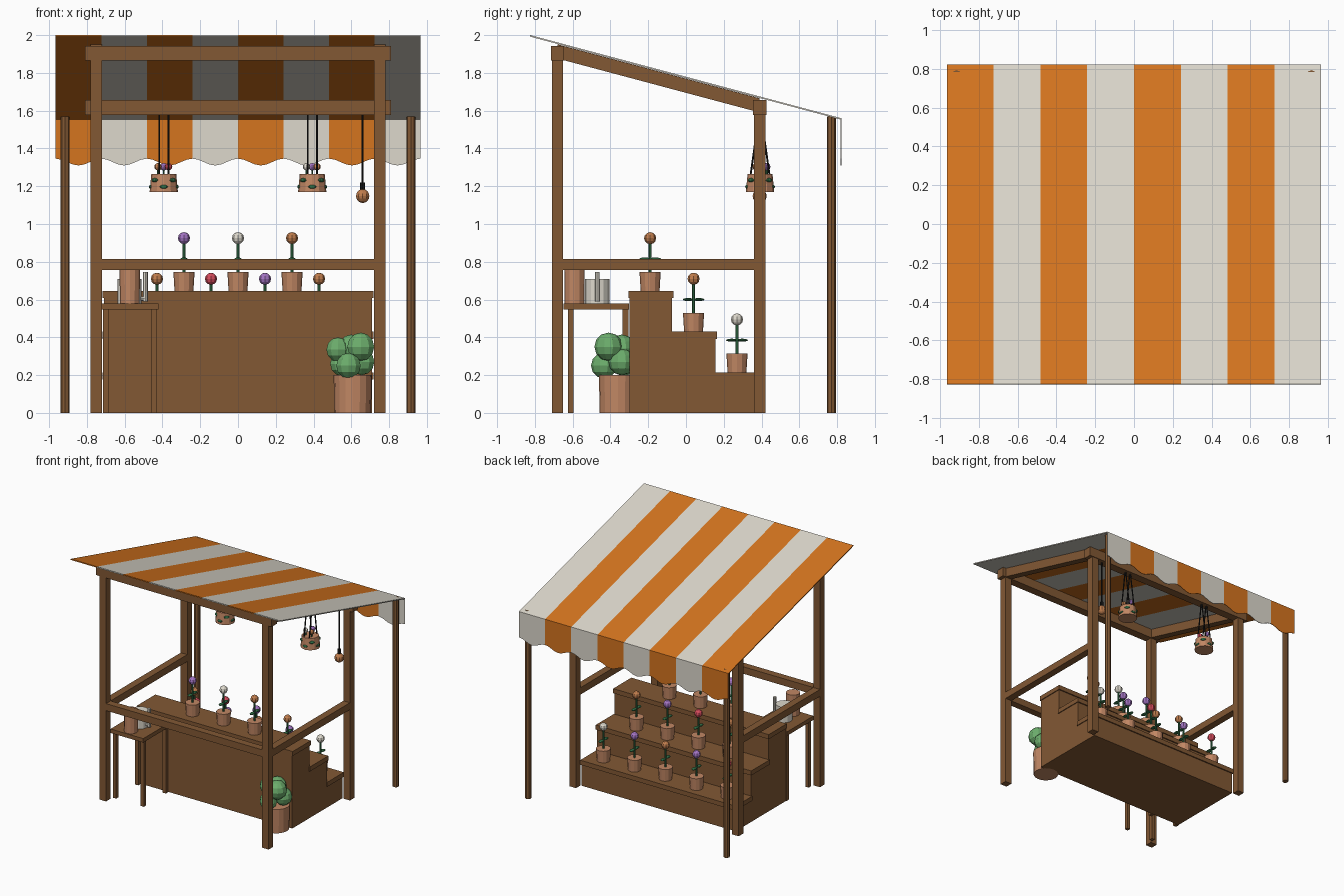
import bpy, bmesh, math
from mathutils import Vector, Matrix

cube = bpy.data.objects.get("Cube")
if cube:
    bpy.data.objects.remove(cube, do_unlink=True)


def material(name, r, g, b):
    col = [(c / 255) ** 2.2 for c in (r, g, b)] + [1.0]
    m = bpy.data.materials.new(name)
    m.use_nodes = True
    m.diffuse_color = col
    m.node_tree.nodes["Principled BSDF"].inputs["Base Color"].default_value = col
    return m


orange = material("awning orange", 212, 116, 36)
cream = material("cream", 220, 215, 203)
wood = material("brown wood", 129, 89, 55)
clay = material("terracotta", 192, 134, 100)
amber = material("amber", 190, 124, 78)
bush_green = material("bush green", 108, 172, 108)
leaf_green = material("leaf green", 52, 108, 70)
black = material("black", 32, 32, 32)
purple = material("purple", 162, 116, 194)
red = material("rose red", 212, 76, 92)


def finish(name, bm, *mats):
    bmesh.ops.recalc_face_normals(bm, faces=bm.faces)
    me = bpy.data.meshes.new(name)
    bm.to_mesh(me)
    bm.free()
    for m in mats:
        me.materials.append(m)
    ob = bpy.data.objects.new(name, me)
    bpy.context.collection.objects.link(ob)
    return ob


def box(name, x, y, z, mat=wood):
    """Box from (low, high) pairs on each axis."""
    bm = bmesh.new()
    size = [b - a for a, b in (x, y, z)]
    mid = [(a + b) / 2 for a, b in (x, y, z)]
    bmesh.ops.create_cube(bm, size=1, matrix=Matrix.Translation(mid) @ Matrix.Diagonal(size + [1]))
    return finish(name, bm, mat)


def rod(name, a, b, r, mat, r2=None, sides=12):
    """Cylinder or cone between two points."""
    a, b = Vector(a), Vector(b)
    bm = bmesh.new()
    turn = (b - a).to_track_quat('Z', 'Y').to_matrix().to_4x4()
    bmesh.ops.create_cone(bm, cap_ends=True, segments=sides, radius1=r,
                          radius2=r if r2 is None else r2, depth=(b - a).length,
                          matrix=Matrix.Translation((a + b) / 2) @ turn)
    return finish(name, bm, mat)


def ball(name, pos, size, mat, spin=0, seg=10, rings=6):
    if not isinstance(size, tuple):
        size = (size,) * 3
    bm = bmesh.new()
    bmesh.ops.create_uvsphere(bm, u_segments=seg, v_segments=rings, radius=1,
                              matrix=Matrix.Translation(pos) @ Matrix.Rotation(spin, 4, 'Z')
                              @ Matrix.Diagonal(size + (1,)))
    return finish(name, bm, mat)


# Timber frame
for side, s in (("right", -1), ("left", 1)):
    x = sorted((s * 0.72, s * 0.78))
    box(f"front_post_{side}", x, (-0.71, -0.65), (0, 1.94))
    box(f"back_post_{side}", x, (0.36, 0.42), (0, 1.655))
    box(f"side_rail_{side}", x, (-0.65, 0.36), (0.757, 0.815))
    rod(f"awning_pole_{side}", (s * 0.915, 0.77, 0), (s * 0.915, 0.77, 1.57), 0.024, wood, sides=8)
    # Sloping rafter, sheared from a box
    rafter = box(f"rafter_{side}", x, (-0.68, 0.39), (0, 0.075))
    for v in rafter.data.vertices:
        v.co.z += 1.868 - 0.267 * (v.co.y + 0.65)
box("front_beam", (-0.81, 0.81), (-0.715, -0.645), (1.865, 1.942))
box("back_beam", (-0.81, 0.81), (0.355, 0.425), (1.578, 1.657))
box("front_rail", (-0.72, 0.72), (-0.71, -0.65), (0.757, 0.815))

# Striped awning sheet
WIDTH = 1.93
STRIPES = 8
bm = bmesh.new()
step = WIDTH / STRIPES
for i in range(STRIPES):
    x0 = -WIDTH / 2 + i * step
    corners = ((x0, -0.825, 2.0), (x0 + step, -0.825, 2.0), (x0 + step, 0.822, 1.56), (x0, 0.822, 1.56))
    f = bm.faces.new([bm.verts.new(c) for c in corners])
    f.material_index = i % 2
bmesh.ops.remove_doubles(bm, verts=bm.verts, dist=0.0001)
awning = finish("awning", bm, orange, cream)
sheet = awning.modifiers.new("thickness", 'SOLIDIFY')
sheet.thickness = 0.008
sheet.offset = -1

# Scalloped valance
bm = bmesh.new()
CUTS = 8
for i in range(STRIPES * CUTS):
    xs = [-WIDTH / 2 + (i + k) * step / CUTS for k in (0, 1)]
    low = [1.328 - 0.018 * math.cos(math.tau * ((i + k) / CUTS - 0.5)) for k in (0, 1)]
    f = bm.faces.new([bm.verts.new(c) for c in (
        (xs[0], 0.822, 1.56), (xs[0], 0.822, low[0]), (xs[1], 0.822, low[1]), (xs[1], 0.822, 1.56))])
    f.material_index = (i // CUTS) % 2
bmesh.ops.remove_doubles(bm, verts=bm.verts, dist=0.0001)
valance = finish("valance", bm, orange, cream)
valance.modifiers.new("thickness", 'SOLIDIFY').thickness = 0.004

# Stepped display with overhanging shelf boards
tiers = ((-0.30, -0.075, 0.645), (-0.075, 0.155, 0.43), (0.155, 0.36, 0.215))
for n, (y0, y1, top) in enumerate(tiers):
    box(f"display_step_{n}", (-0.71, 0.71), (y0, y1), (0, top - 0.038))
    box(f"shelf_board_{n}", (-0.717, 0.717), (y0 - 0.004, y1 + 0.01), (top - 0.038, top))


# Potted flowers
def potted_flower(x, y, z, petal):
    rod("flower_pot", (x, y, z), (x, y, z + 0.1), 0.05, clay, 0.056)
    rod("flower_stem", (x, y, z + 0.09), (x, y, z + 0.26), 0.008, leaf_green, sides=6)
    for s in (-1, 1):
        ball("flower_leaf", (x, y + s * 0.028, z + 0.17), (0.018, 0.03, 0.008), leaf_green, seg=8)
    ball("flower_bloom", (x, y, z + 0.28), 0.032, petal, seg=8)


rows = ((-0.19, 0.645, (purple, cream, amber)),
        (0.04, 0.43, (amber, red, purple, amber)),
        (0.27, 0.215, (red, purple, amber, purple, cream)))
for y, z, petals in rows:
    for i, petal in enumerate(petals):
        potted_flower((i - (len(petals) - 1) / 2) * 0.286, y, z, petal)

# Side table
box("table_top", (-0.722, -0.42), (-0.648, -0.302), (0.547, 0.58))
for x in (-0.7, -0.445):
    for y in (-0.61, -0.32):
        box("table_leg", (x - 0.015, x + 0.015), (y - 0.015, y + 0.015), (0, 0.547))

# Spare pot and watering can on the table
rod("spare_pot", (-0.573, -0.59, 0.58), (-0.573, -0.59, 0.76), 0.052, clay, 0.054)
rod("watering_can", (-0.575, -0.47, 0.58), (-0.575, -0.47, 0.71), 0.064, cream)
rod("can_spout", (-0.49, -0.47, 0.59), (-0.49, -0.47, 0.745), 0.013, cream, sides=8)
rod("can_spout_base", (-0.53, -0.47, 0.605), (-0.49, -0.47, 0.605), 0.012, cream, sides=8)

# Large shrub in a pot
rod("shrub_pot", (0.607, -0.36, 0), (0.607, -0.36, 0.2), 0.097, clay, 0.101, sides=16)
shrub = ((0.53, -0.36, 0.335, 0.065), (0.65, -0.41, 0.35, 0.075), (0.585, -0.435, 0.25, 0.068),
         (0.655, -0.34, 0.27, 0.07), (0.60, -0.34, 0.34, 0.075), (0.55, -0.33, 0.26, 0.065))
for x, y, z, r in shrub:
    ball("shrub_clump", (x, y, z), r, bush_green)

# Hanging baskets
for bx, blooms in ((-0.393, (amber, red, purple)), (0.393, (cream, amber, purple))):
    y = 0.392
    rod("hanging_basket", (bx, y, 1.17), (bx, y, 1.265), 0.075, clay, 0.066)
    for sx in (-0.023, 0.025):
        for sy in (-0.05, 0.05):
            rod("basket_cord", (bx + sx, y + sy, 1.26), (bx + sx, y + sy * 0.1, 1.58), 0.005, black, sides=6)
    for i in range(8):
        a = i * math.tau / 8
        z = 1.232 if i % 2 else 1.197
        ball("trailing_leaf", (bx + 0.066 * math.cos(a), y + 0.066 * math.sin(a), z),
             (0.013, 0.022, 0.011), leaf_green, spin=a, seg=8)
    for (dx, dy), petal in zip(((-0.03, -0.02), (0.025, -0.02), (0, 0.035)), blooms):
        rod("basket_stem", (bx + dx, y + dy, 1.26), (bx + dx, y + dy, 1.3), 0.006, leaf_green, sides=6)
        ball("basket_bloom", (bx + dx, y + dy, 1.303), 0.02, petal, seg=8)

# Hanging lamp
rod("lamp_cord", (0.66, 0.39, 1.2), (0.66, 0.39, 1.58), 0.006, black, sides=6)
rod("lamp_socket", (0.66, 0.39, 1.175), (0.66, 0.39, 1.22), 0.013, black, sides=8)
ball("lamp_bulb", (0.66, 0.39, 1.148), 0.037, amber, rings=8)
